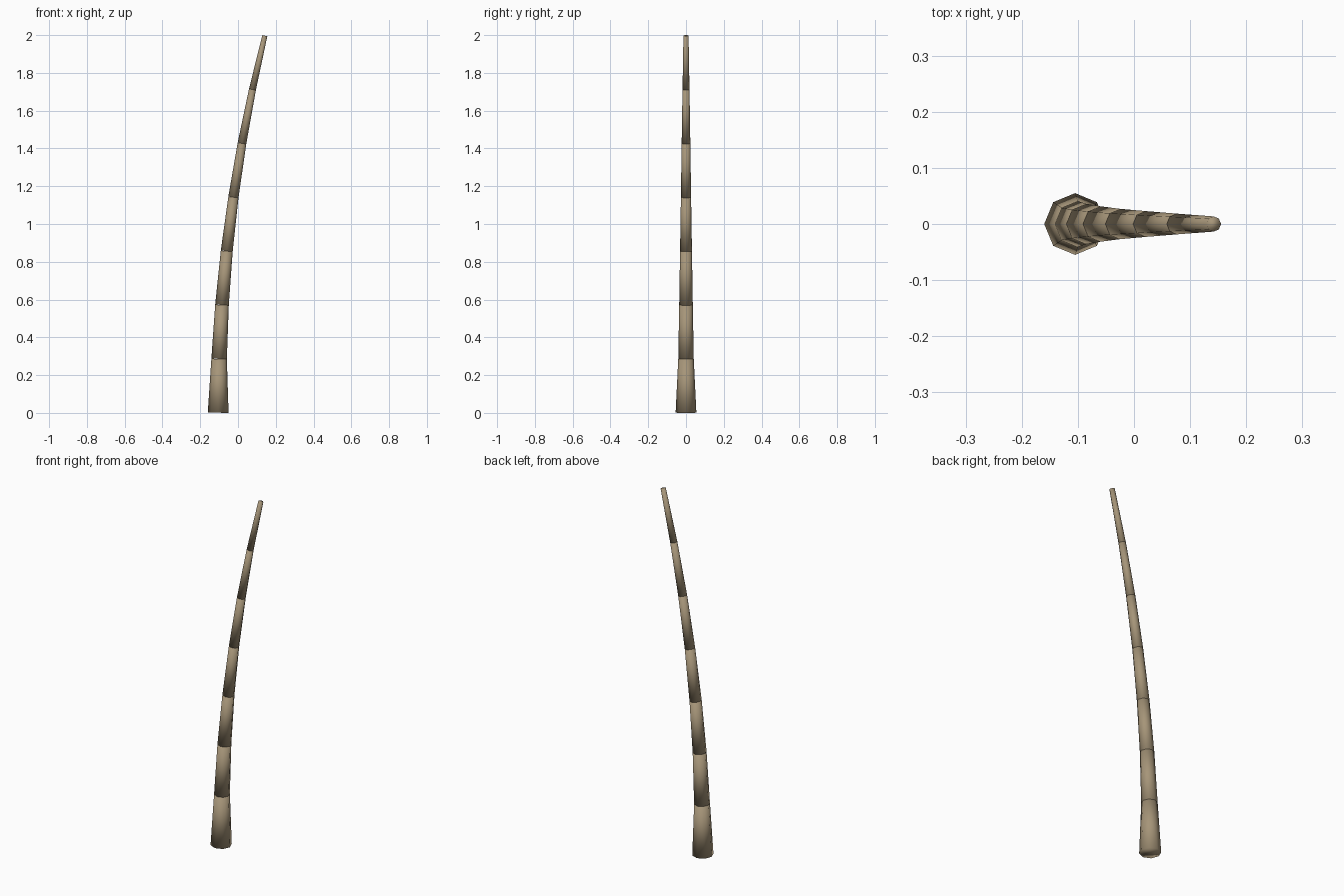
import bpy
from mathutils import Vector

if "Cube" in bpy.data.objects:
    bpy.data.objects.remove(bpy.data.objects["Cube"])

COUNT = 7
RADII = [0.055, 0.041, 0.036, 0.0315, 0.027, 0.023, 0.0185, 0.0135]

bark = bpy.data.materials.new("bark")
bark.diffuse_color = (0.38, 0.30, 0.19, 1)
bark.use_nodes = True
bark.node_tree.nodes["Principled BSDF"].inputs["Base Color"].default_value = bark.diffuse_color


# Centre line of the leaning trunk
def centre(i):
    t = i / COUNT
    return Vector((-0.105 + 0.247 * t * t, 0, 0.001 + 1.996 * t))


# Each section is a closed eight-sided tapered cylinder along the curve
for i in range(COUNT):
    a, b = centre(i), centre(i + 1)
    axis = b - a
    bpy.ops.mesh.primitive_cone_add(
        vertices=8, radius1=RADII[i], radius2=RADII[i + 1],
        depth=axis.length, location=(a + b) / 2,
        rotation=(0, Vector((0, 0, 1)).angle(axis), 0))
    section = bpy.context.object
    section.name = f"trunk_section_{i + 1}"
    section.data.materials.append(bark)
    # Smooth across the caps gives the banded shading of the trunk
    bpy.ops.object.shade_smooth()
